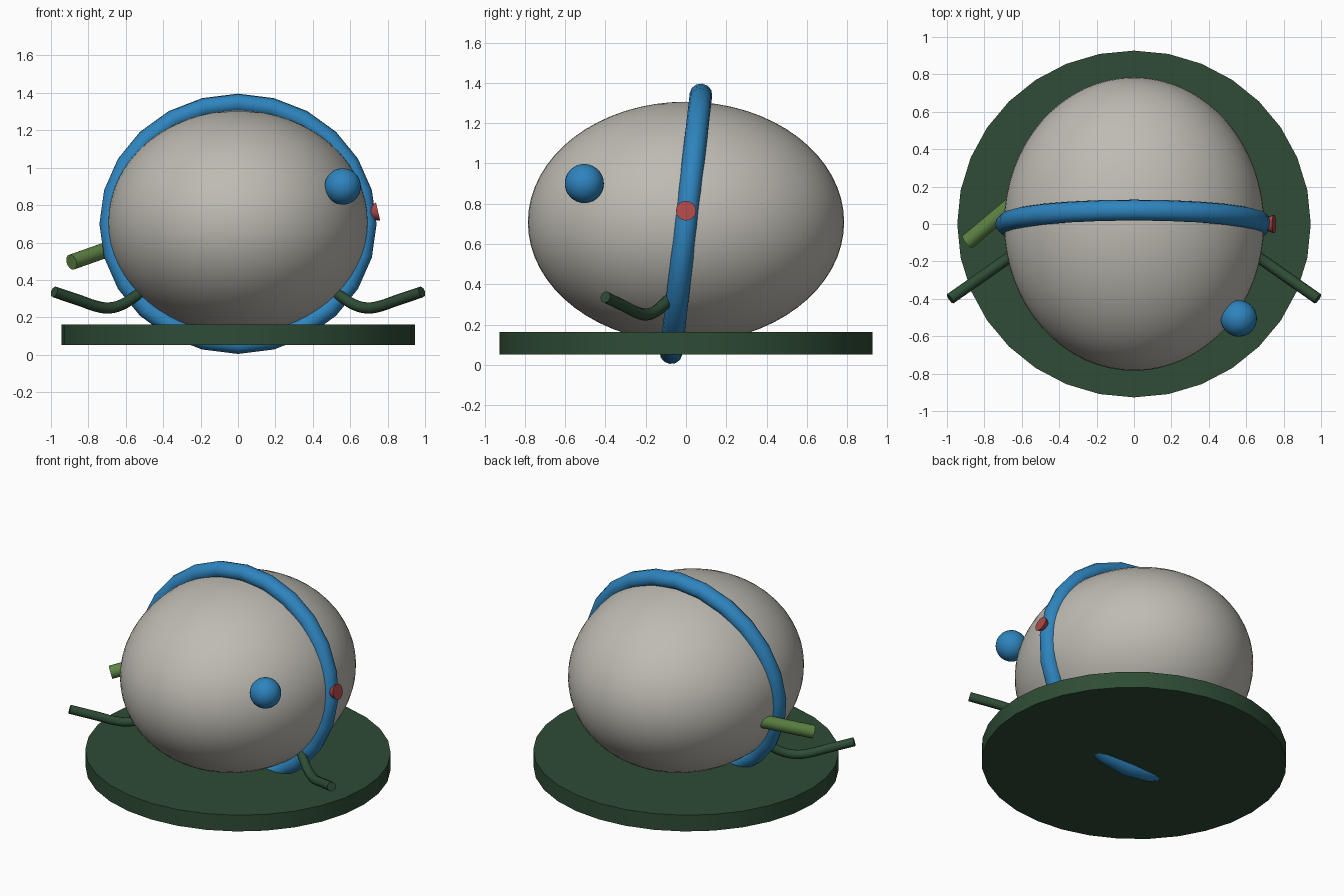
import bpy, math
from mathutils import Vector

if "Cube" in bpy.data.objects:
    bpy.data.objects.remove(bpy.data.objects["Cube"])


def srgb(r, g, b):
    f = lambda c: c / 12.92 if c <= 0.04045 else ((c + 0.055) / 1.055) ** 2.4
    return (f(r / 255), f(g / 255), f(b / 255), 1)


def material(name, rgb):
    m = bpy.data.materials.new(name)
    m.diffuse_color = srgb(*rgb)
    m.use_nodes = True
    m.node_tree.nodes["Principled BSDF"].inputs["Base Color"].default_value = m.diffuse_color
    return m


GREY = material("stone_grey", (190, 187, 178))
BLUE = material("blue", (46, 132, 190))
DARK = material("dark_green", (46, 76, 53))
LEAF = material("leaf_green", (94, 132, 68))
RED = material("red", (172, 72, 72))


def finish(name, mat, smooth=40):
    o = bpy.context.object
    o.name = o.data.name = name
    o.data.materials.clear()
    o.data.materials.append(mat)
    bpy.ops.object.shade_smooth_by_angle(angle=math.radians(smooth))
    return o


def rod(name, mat, start, end, r1, r2, sides=16):
    """Straight cylinder or cone between two points."""
    a, b = Vector(start), Vector(end)
    bpy.ops.mesh.primitive_cone_add(
        vertices=sides, radius1=r1, radius2=r2, depth=(b - a).length,
        location=(a + b) / 2, rotation=(b - a).to_track_quat('Z', 'Y').to_euler())
    return finish(name, mat)


# egg-shaped body
bpy.ops.mesh.primitive_uv_sphere_add(segments=64, ring_count=32, location=(0, 0, 0.708))
bpy.context.object.scale = (0.695, 0.785, 0.598)
finish("body", GREY)

# oval base plate
bpy.ops.mesh.primitive_cylinder_add(vertices=32, radius=1, depth=0.11, location=(0, 0, 0.107))
bpy.context.object.scale = (0.945, 0.927, 1)
finish("base_plate", DARK)

# tilted hoop around the body
bpy.ops.mesh.primitive_torus_add(major_radius=0.685, minor_radius=0.056, major_segments=24,
                                 minor_segments=12, location=(0, 0, 0.70),
                                 rotation=(math.radians(90 - 6.6), 0, 0))
bpy.context.object.scale = (1, 0.945, 1)
finish("hoop", BLUE, 60)

# ball on the front right
bpy.ops.mesh.primitive_uv_sphere_add(segments=32, ring_count=16, radius=0.097,
                                     location=(0.56, -0.505, 0.9))
finish("ball", BLUE)

# cone plug and side peg
rod("cone_plug", RED, (0.62, 0, 0.735), (0.749, 0, 0.765), 0, 0.05)
rod("side_peg", LEAF, (-0.55, 0.19, 0.615), (-0.89, -0.095, 0.495), 0.042, 0.042)

# mirrored curved arms
PATH = [(0.50, 0.345), (0.56, 0.305), (0.62, 0.268), (0.69, 0.25), (0.76, 0.26),
        (0.84, 0.288), (0.983, 0.336)]
for side, label in ((1, "right"), (-1, "left")):
    curve = bpy.data.curves.new("arm", 'CURVE')
    curve.dimensions = '3D'
    curve.bevel_depth = 0.03
    curve.bevel_resolution = 2
    curve.resolution_u = 3
    curve.use_fill_caps = True
    s = curve.splines.new('BEZIER')
    s.bezier_points.add(len(PATH) - 1)
    for p, (x, z) in zip(s.bezier_points, PATH):
        p.co = (side * x, -0.195 - 0.7 * (x - 0.69), z)
        p.handle_left_type = p.handle_right_type = 'AUTO'
    o = bpy.data.objects.new("arm", curve)
    bpy.context.collection.objects.link(o)
    bpy.ops.object.select_all(action='DESELECT')
    o.select_set(True)
    bpy.context.view_layer.objects.active = o
    bpy.ops.object.convert(target='MESH')
    finish(label + "_arm", DARK, 50)
